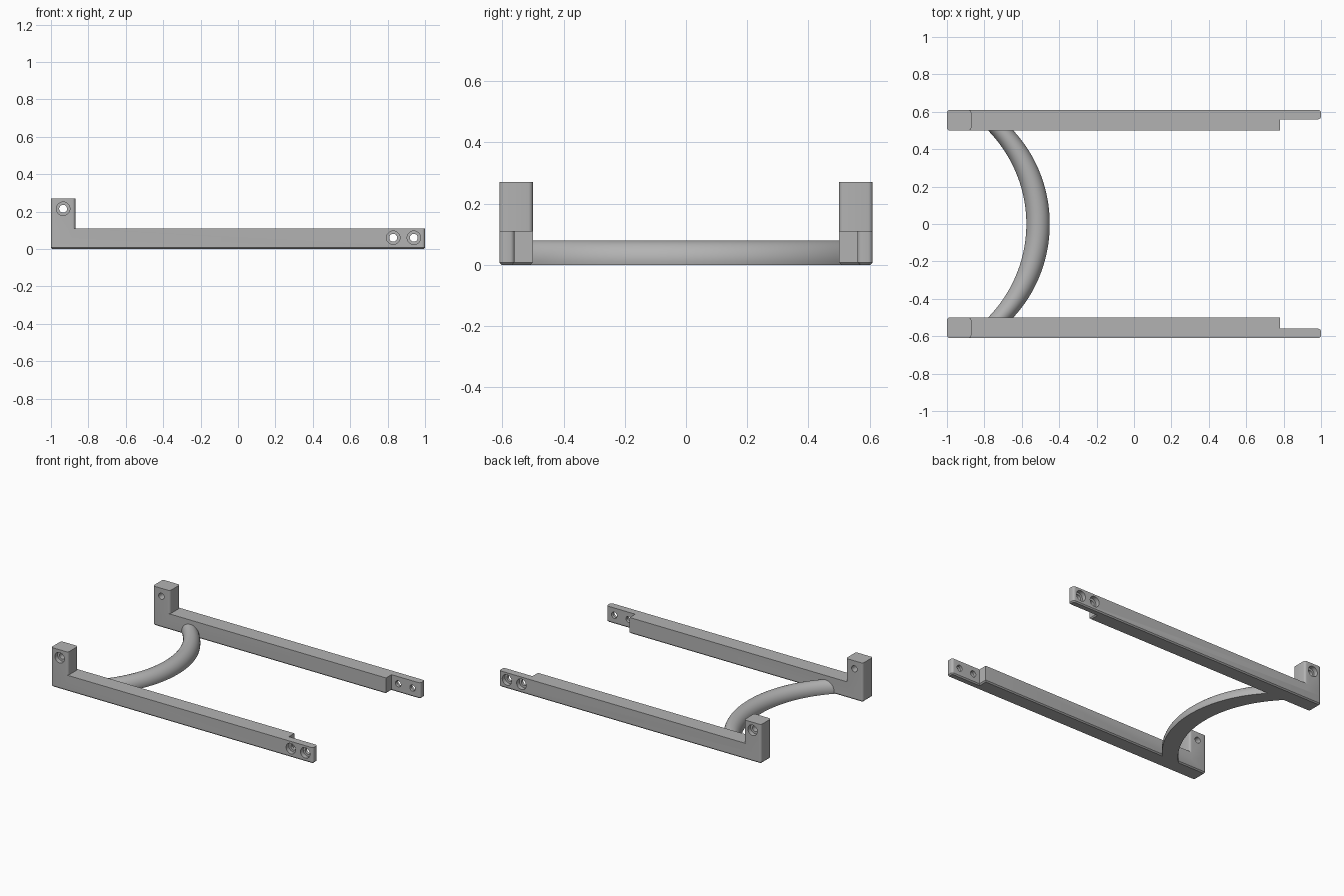
import bpy, bmesh, math
from mathutils import Vector

default_cube = bpy.data.objects.get("Cube")
if default_cube:
    bpy.data.objects.remove(default_cube, do_unlink=True)

grey = bpy.data.materials.new("plain grey")
grey.use_nodes = True
colour = (0.45, 0.45, 0.45, 1)
grey.diffuse_color = colour
grey.node_tree.nodes["Principled BSDF"].inputs["Base Color"].default_value = colour

INNER, OUTER = 0.50, 0.61      # rail sides
TONGUE = 0.56                  # inner side of the thin end
RAIL_TOP, POST_TOP = 0.11, 0.27


def make_object(name, bm):
    bmesh.ops.recalc_face_normals(bm, faces=bm.faces)
    mesh = bpy.data.meshes.new(name)
    bm.to_mesh(mesh)
    bm.free()
    mesh.materials.append(grey)
    obj = bpy.data.objects.new(name, mesh)
    bpy.context.collection.objects.link(obj)
    return obj


def activate(obj):
    bpy.ops.object.select_all(action='DESELECT')
    obj.select_set(True)
    bpy.context.view_layer.objects.active = obj


def prism(name, plan, bottom, top, rounded):
    """Extrude a plan outline; round the upright edges chosen by a rule."""
    bm = bmesh.new()
    face = bm.faces.new([bm.verts.new((x, y, bottom)) for x, y in plan])
    lifted = bmesh.ops.extrude_face_region(bm, geom=[face])["geom"]
    verts = [v for v in lifted if isinstance(v, bmesh.types.BMVert)]
    bmesh.ops.translate(bm, verts=verts, vec=(0, 0, top - bottom))
    upright = [e for e in bm.edges
               if abs(e.verts[0].co.z - e.verts[1].co.z) > 0.01 and rounded(e.verts[0].co)]
    bmesh.ops.bevel(bm, geom=upright, offset=0.015, segments=4, profile=0.5, affect='EDGES')
    # small chamfer around the underside of anything standing on the ground
    if bottom == 0:
        under = [e for e in bm.edges if all(v.co.z < 0.001 for v in e.verts)]
        bmesh.ops.bevel(bm, geom=under, offset=0.008, segments=1, affect='EDGES')
    return make_object(name, bm)


def combine(target, other, operation):
    activate(target)
    mod = target.modifiers.new(operation.lower(), 'BOOLEAN')
    mod.operation, mod.solver, mod.object = operation, 'EXACT', other
    bpy.ops.object.modifier_apply(modifier=mod.name)
    bpy.data.objects.remove(other, do_unlink=True)


def stepped_hole(x, z, sides=32):
    """Cutter for a through hole with a wide flat-bottomed recess outside."""
    profile = [(INNER - 0.05, 0.021), (OUTER - 0.03, 0.021),
               (OUTER - 0.03, 0.036), (OUTER + 0.05, 0.036)]
    bm = bmesh.new()
    rings = []
    for y, r in profile:
        angles = [2 * math.pi * i / sides for i in range(sides)]
        rings.append([bm.verts.new((x + r * math.cos(a), y, z + r * math.sin(a)))
                      for a in angles])
    for a, b in zip(rings, rings[1:]):
        for i in range(sides):
            j = (i + 1) % sides
            bm.faces.new((a[i], a[j], b[j], b[i]))
    bm.faces.new(rings[0])
    bm.faces.new(rings[-1])
    return make_object("hole_cutter", bm)


# Side rails: long bar with a thin tongue, an upright post and screw holes
bar_plan = [(-1, INNER), (0.78, INNER), (0.78, TONGUE), (1, TONGUE), (1, OUTER), (-1, OUTER)]
post_plan = [(-1, INNER), (-0.87, INNER), (-0.87, OUTER), (-1, OUTER)]
rail = prism("side_rails", bar_plan, 0, RAIL_TOP, lambda p: abs(p.x) > 0.99)
post = prism("post", post_plan, RAIL_TOP - 0.05, POST_TOP, lambda p: True)
combine(rail, post, 'UNION')
for hole_x, hole_z in [(-0.935, 0.215), (0.83, 0.06), (0.94, 0.06)]:
    combine(rail, stepped_hole(hole_x, hole_z), 'DIFFERENCE')
mirror = rail.modifiers.new("mirror", 'MIRROR')
mirror.use_axis = (False, True, False)
activate(rail)
bpy.ops.object.modifier_apply(modifier=mirror.name)
bpy.ops.object.shade_smooth_by_angle(angle=math.radians(30))

# Bowed crossbar: round bar with a flat underside, following an arc
RADIUS, HALF_WIDTH, TOP = 0.725, 0.0625, 0.08
centre_z = TOP - HALF_WIDTH
start = -math.asin(centre_z / HALF_WIDTH)
STEPS, SIDES = 48, 24
bm = bmesh.new()
sections = []
for s in range(STEPS + 1):
    y = -0.51 + 1.02 * s / STEPS
    middle_x = -0.513 - RADIUS + math.sqrt(RADIUS ** 2 - y ** 2)
    widen = 1 + 0.3 * y * y
    ring = []
    for i in range(SIDES + 1):
        a = start + (math.pi - 2 * start) * i / SIDES
        ring.append(bm.verts.new((middle_x + widen * HALF_WIDTH * math.cos(a), y,
                                  centre_z + HALF_WIDTH * math.sin(a))))
    sections.append(ring)
for a, b in zip(sections, sections[1:]):
    for i in range(SIDES + 1):
        j = (i + 1) % (SIDES + 1)
        bm.faces.new((a[i], a[j], b[j], b[i]))
bm.faces.new(sections[0])
bm.faces.new(sections[-1])
crossbar = make_object("bowed_crossbar", bm)
activate(crossbar)
bpy.ops.object.shade_smooth_by_angle(angle=math.radians(30))
